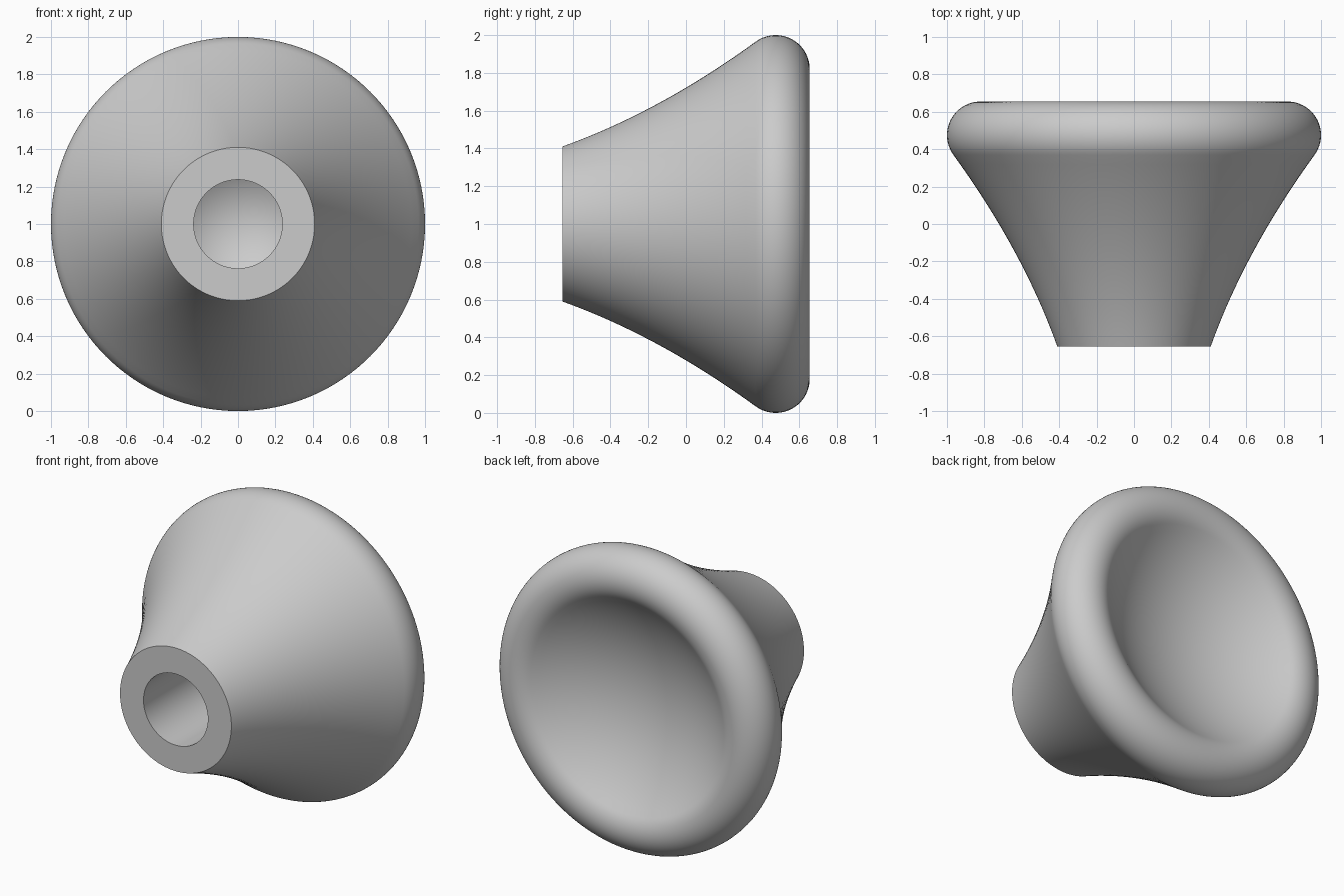
import bpy
import bmesh
from math import sin, cos, tan, pi, radians
from mathutils import Vector

cube = bpy.data.objects.get("Cube")
if cube:
    bpy.data.objects.remove(cube, do_unlink=True)

# Material
grey = bpy.data.materials.new("light_grey")
grey.use_nodes = True
colour = (0.6, 0.6, 0.6, 1)
grey.diffuse_color = colour
grey.node_tree.nodes["Principled BSDF"].inputs["Base Color"].default_value = colour

# Main dimensions, as radius and position along the y axis
FRONT, STEM_R, HOLE_R = -0.655, 0.41, 0.237
RIM_R, RIM_Y, RIM = 0.82, 0.475, 0.18
flare_angle = radians(36)
dish_angle = radians(37)


def rim_point(a):
    """Point on the rounded rim; a = 0 is the outermost point."""
    return RIM_R + RIM * cos(a), RIM_Y + RIM * sin(a)


# Drilled screw hole with a conical end, then the flat front ring
profile = [(0, 0.08), (HOLE_R, -0.06), (HOLE_R, FRONT), (STEM_R, FRONT)]

# Concave flare from the stem to the rim, tangent to the rim
end_r, end_y = rim_point(-flare_angle)
length = end_y - FRONT
end_slope = tan(flare_angle)
start_slope = 2 * (end_r - STEM_R) / length - end_slope
for i in range(1, 20):
    t = i / 20
    r = STEM_R + length * (start_slope * t + (end_slope - start_slope) * t * t / 2)
    profile.append((r, FRONT + length * t))

# Rounded rim
dish_start = pi / 2 + dish_angle
for i in range(29):
    profile.append(rim_point(-flare_angle + (dish_start + flare_angle) * i / 28))

# Spherical dish in the back, tangent to the rim
edge_r, edge_y = profile[-1]
dish_R = edge_r / sin(dish_angle)
centre_y = edge_y + dish_R * cos(dish_angle)
for i in range(1, 17):
    a = dish_angle * (1 - i / 16)
    profile.append((dish_R * sin(a), centre_y - dish_R * cos(a)))

# Revolve the profile around the y axis
bm = bmesh.new()
verts = [bm.verts.new((r, y, 0)) for r, y in profile]
edges = [bm.edges.new(pair) for pair in zip(verts, verts[1:])]
bmesh.ops.spin(bm, geom=verts + edges, cent=(0, 0, 0), axis=Vector((0, 1, 0)),
               angle=2 * pi, steps=128, use_merge=True)
bmesh.ops.remove_doubles(bm, verts=bm.verts, dist=0.0001)
bmesh.ops.recalc_face_normals(bm, faces=bm.faces)
mesh = bpy.data.meshes.new("knob")
bm.to_mesh(mesh)
bm.free()
mesh.materials.append(grey)

knob = bpy.data.objects.new("knob", mesh)
knob.location.z = 1
bpy.context.collection.objects.link(knob)
bpy.ops.object.select_all(action='DESELECT')
knob.select_set(True)
bpy.context.view_layer.objects.active = knob
bpy.ops.object.shade_smooth_by_angle(angle=radians(30))
